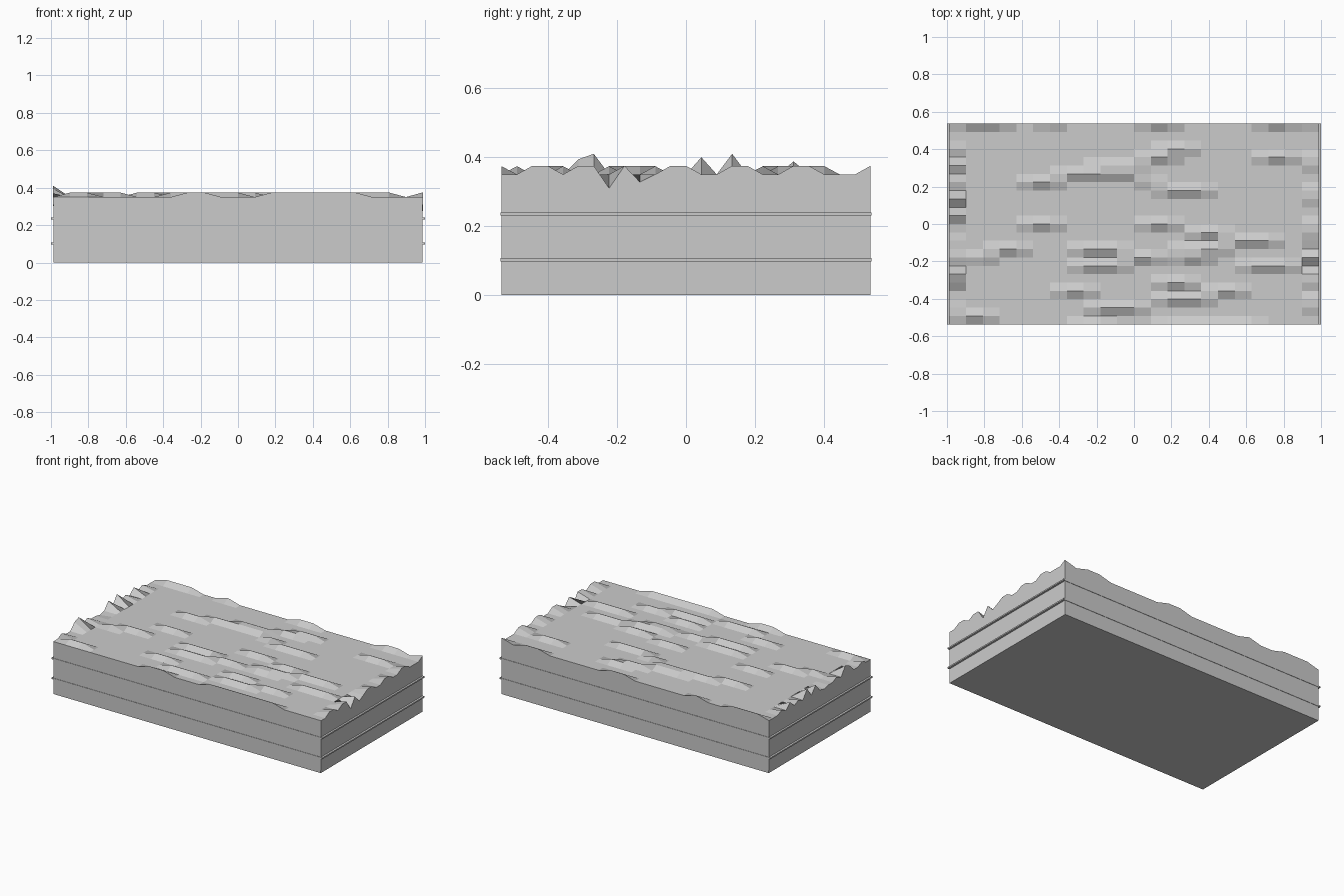
import bpy, bmesh

if "Cube" in bpy.data.objects:
    bpy.data.objects.remove(bpy.data.objects["Cube"])

NX, NY = 22, 24            # top surface grid
HX, HY, H = 0.988, 0.536, 0.35

# Raised straw ridges in the top: (y, x start, x end)
ridges = [
    (.54, -.91, -.73), (.54, -.5, -.4), (.54, .08, .2), (.54, .72, .86),
    (.405, .17, .3), (.36, .05, .2), (.36, .72, .82),
    (.315, -.2, .06), (.27, -.36, .03), (.225, -.6, -.45), (.225, .09, .12),
    (.18, .19, .36), (0, -.6, -.45), (0, .05, .2), (-.045, .34, .46),
    (-.09, .54, .76), (-.135, -.76, -.64), (-.135, -.26, -.04),
    (-.135, .28, .46), (-.18, -.86, -.74), (-.18, -.04, .1), (-.18, .28, .4),
    (-.225, -.28, -.1), (-.225, .62, .86), (-.315, .12, .28), (-.36, -.36, -.2),
    (-.36, .44, .52), (-.405, .11, .4), (-.45, -.2, .03),
    (-.495, -.9, -.8), (-.54, -.28, -.17), (-.54, .12, .64),
]
# Ragged heights along the two ends, by row number
right_end = {2: .025, 3: .025, 5: .025, 6: .025, 7: -.04, 8: .025, 9: -.022,
             11: .025, 12: .025, 15: .025, 16: .025, 19: .025, 20: .025, 24: .025}
left_end = {2: .02, 5: .044, 6: .06, 8: .02, 11: -.01, 13: .05, 15: .06,
            17: .02, 19: .038, 21: .02}

# Compressed bale body: folded top sheet, straight walls, flat base
bm = bmesh.new()
top = []
for j in range(NY + 1):
    row = []
    y = -HY + 2 * HY * j / NY
    for i in range(NX + 1):
        x = -HX + 2 * HX * i / NX
        z = H
        if i in (0, NX):
            z += (left_end if i == 0 else right_end).get(j, 0)
        elif any(abs(y - gy) < .021 and a - .02 <= x <= b + .02 for gy, a, b in ridges):
            z += .024
        row.append(bm.verts.new((x, y, z)))
    top.append(row)
for j in range(NY):
    for i in range(NX):
        bm.faces.new((top[j][i], top[j][i + 1], top[j + 1][i + 1], top[j + 1][i]))
base = [bm.verts.new((sx * .986, sy * HY, 0))
        for sx, sy in ((-1, -1), (1, -1), (1, 1), (-1, 1))]
sides = [top[0], [r[-1] for r in top], top[-1][::-1], [r[0] for r in top[::-1]]]
for k, edge in enumerate(sides):
    bm.faces.new([base[(k + 1) % 4], *edge[::-1], base[k]])
bm.faces.new(base[::-1])
bmesh.ops.recalc_face_normals(bm, faces=bm.faces)
mesh = bpy.data.meshes.new("bale_body")
bm.to_mesh(mesh)
bm.free()
bpy.context.collection.objects.link(bpy.data.objects.new("bale_body", mesh))


# Binding twine loops around the bale
def strap(name, z):
    bpy.ops.mesh.primitive_cube_add(size=1, location=(0, 0, z))
    ob = bpy.context.object
    ob.name = name
    ob.scale = (2.0, 2 * HY + .005, .009)


strap("lower_strap", .102)
strap("upper_strap", .235)
